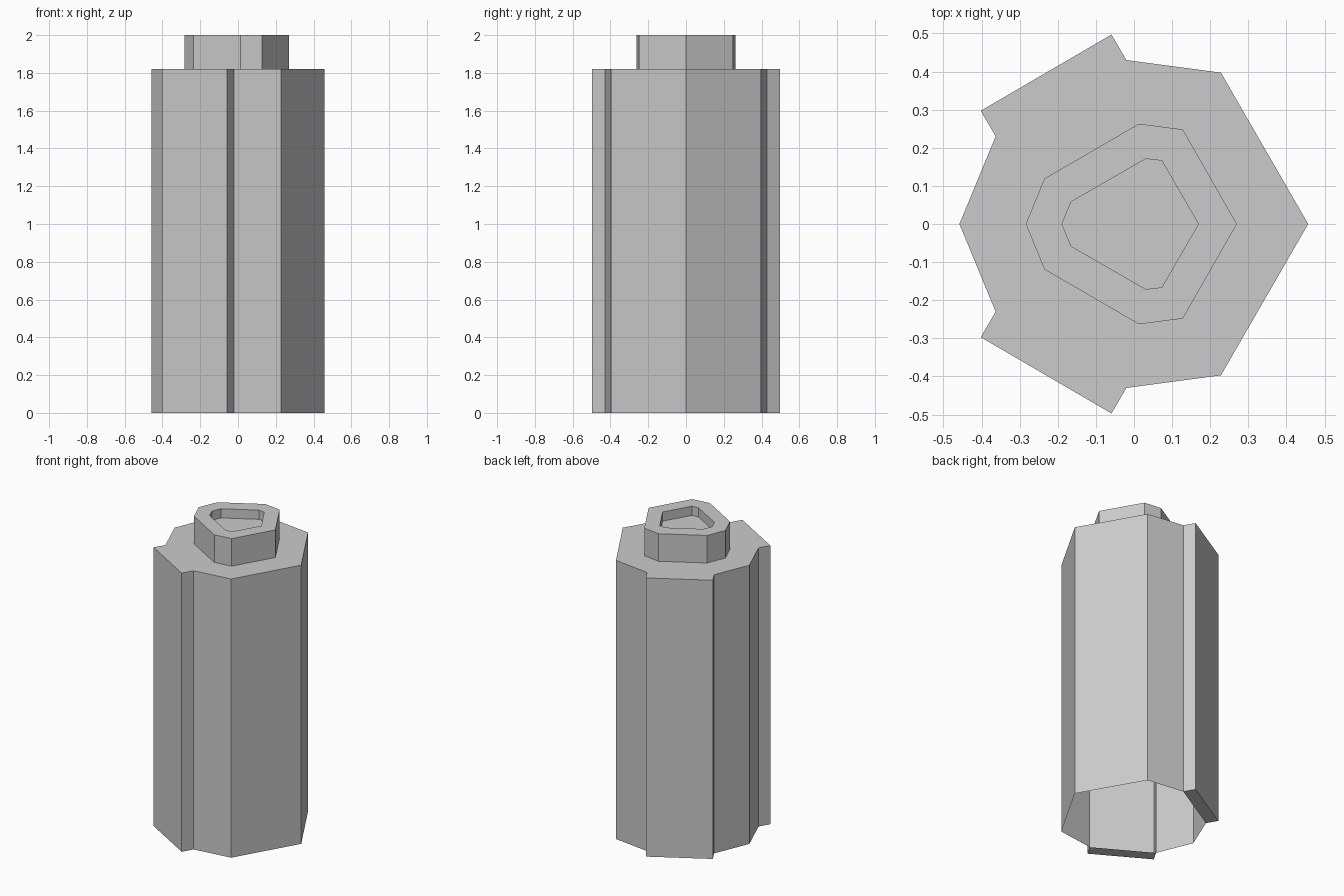
import bpy, bmesh
from mathutils import Vector

if "Cube" in bpy.data.objects:
    bpy.data.objects.remove(bpy.data.objects["Cube"])

# Half profiles (y >= 0), from the front point round to the back point
BODY = [(0.457, 0), (0.228, 0.397), (-0.02, 0.43), (-0.363, 0.23), (-0.458, 0)]
NECK = [(0.27, 0), (0.128, 0.248), (0.013, 0.263), (-0.235, 0.119), (-0.284, 0)]
WELL = [(0.169, 0), (0.073, 0.166), (0.031, 0.171), (-0.165, 0.058), (-0.189, 0)]

bm = bmesh.new()


def ring(half, z):
    full = half + [(x, -y) for x, y in half[-2:0:-1]]
    return [bm.verts.new((x, y, z)) for x, y in full]


def bridge(a, b):
    n = len(a)
    return [bm.faces.new((a[i], a[(i + 1) % n], b[(i + 1) % n], b[i])) for i in range(n)]


# Open-bottomed shell, shoulder, neck, rim and recessed well
rings = [ring(BODY, 0), ring(BODY, 1.82), ring(NECK, 1.82),
         ring(NECK, 2.0), ring(WELL, 2.0), ring(WELL, 1.94)]
bands = [bridge(a, b) for a, b in zip(rings, rings[1:])]
bm.faces.new(rings[-1])
bm.normal_update()

# Raised side panels pushed out from two body walls
walls = [bands[0][2], bands[0][5]]
for f in bmesh.ops.extrude_discrete_faces(bm, faces=walls)["faces"]:
    side = 1 if f.calc_center_median().y > 0 else -1
    bmesh.ops.translate(bm, verts=f.verts[:], vec=Vector((-0.039, 0.067 * side, 0)))

bm.normal_update()
mesh = bpy.data.meshes.new("hollow_body")
bm.to_mesh(mesh)
bm.free()
obj = bpy.data.objects.new("hollow_body", mesh)
bpy.context.collection.objects.link(obj)
